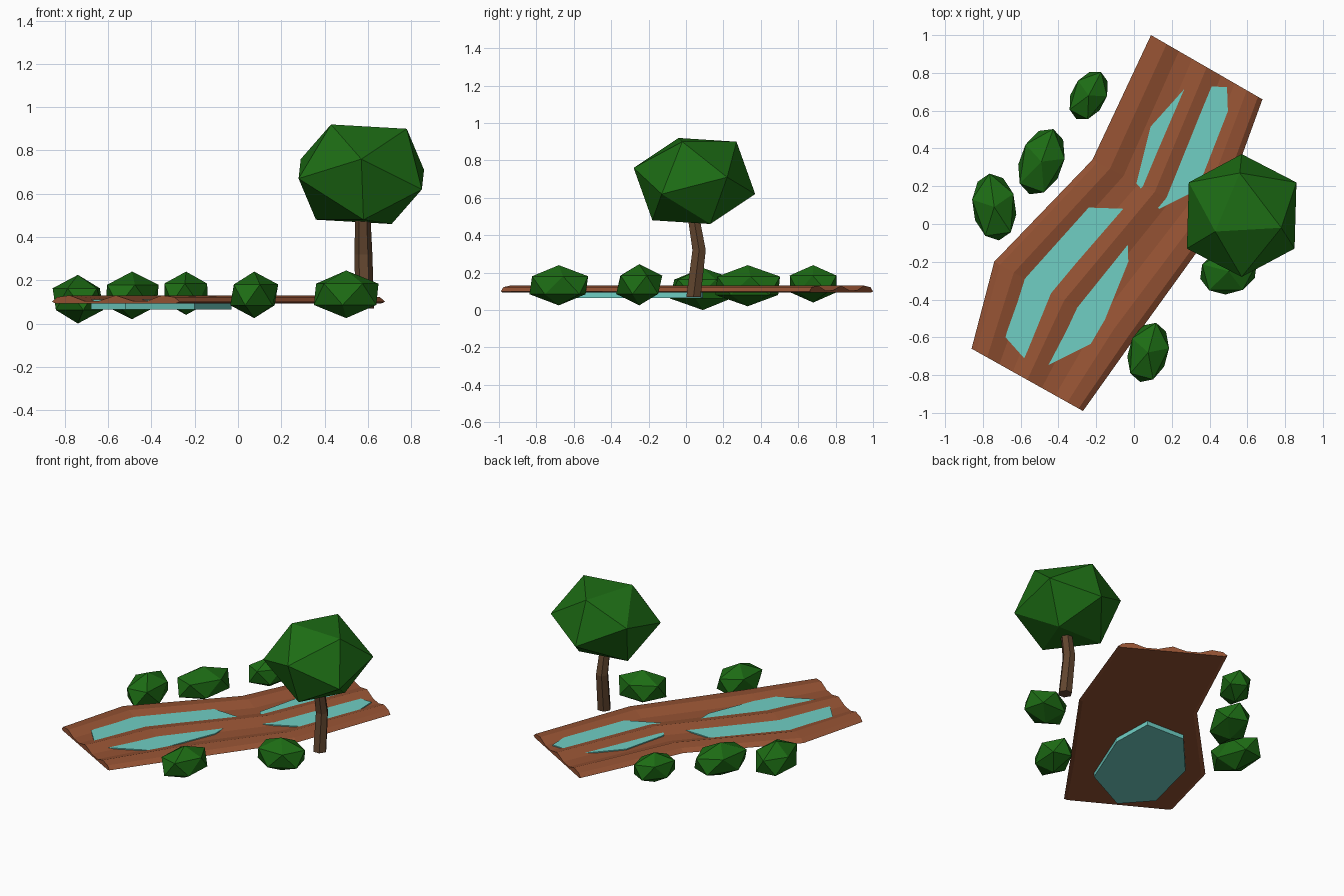
import bpy, bmesh, math
from mathutils import Vector, Matrix

if "Cube" in bpy.data.objects:
    bpy.data.objects.remove(bpy.data.objects["Cube"])


def material(name, rgb):
    m = bpy.data.materials.new(name)
    m.diffuse_color = (*rgb, 1)
    m.use_nodes = True
    m.node_tree.nodes["Principled BSDF"].inputs["Base Color"].default_value = m.diffuse_color
    return m


DIRT = material("dirt", (0.30, 0.085, 0.033))
WATER = material("water", (0.16, 0.62, 0.55))
LEAF = material("leaf", (0.012, 0.15, 0.007))
BARK = material("bark", (0.12, 0.06, 0.028))


def finish(bm, name, mat):
    bmesh.ops.recalc_face_normals(bm, faces=bm.faces)
    me = bpy.data.meshes.new(name)
    bm.to_mesh(me)
    bm.free()
    me.materials.append(mat)
    ob = bpy.data.objects.new(name, me)
    bpy.context.collection.objects.link(ob)
    return ob


def loft(name, rings, mat):
    """Closed solid through rings of equal point count."""
    bm = bmesh.new()
    vs = [[bm.verts.new(p) for p in r] for r in rings]
    n = len(rings[0])
    for a, b in zip(vs, vs[1:]):
        for i in range(n):
            j = (i + 1) % n
            bm.faces.new((a[i], a[j], b[j], b[i]))
    bm.faces.new(vs[0])
    bm.faces.new(vs[-1])
    return finish(bm, name, mat)


# dirt road: rutted cross-section swept along left/right edge pairs
half = [(0, .10), (.04, .122), (.14, .13), (.25, .105), (.37, .105), (.5, .13)]
profile = half + [(1 - t, z) for t, z in half[-2::-1]] + [(.97, .093), (.03, .093)]
edges = [((-.86, -.66), (-.27, -.99)), ((-.74, -.20), (.0, -.61)),
         ((-.22, .34), (.44, .0)), ((.09, 1.0), (.68, .66))]
rings = []
for l, r in edges:
    l, r = Vector(l), Vector(r)
    rings.append([(*l.lerp(r, t), z) for t, z in profile])
loft("dirt_road", rings, DIRT)

# puddles: seven-sided water discs showing through the ruts
hept = [(-.04, .08), (-.32, .09), (-.58, -.20), (-.68, -.60),
        (-.52, -.78), (-.20, -.62), (-.03, -.20)]


def puddle(name, centre, s, z0, z1):
    pts = [(centre[0] + s * (x + .35), centre[1] + s * (y + .34)) for x, y in hept]
    loft(name, [[(x, y, z) for x, y in pts] for z in (z0, z1)], WATER)


puddle("front_puddle", (-.35, -.34), 1, .065, .112)
puddle("back_puddle", (.26, .41), .75, .098, .112)

# tree trunk: bent six-sided tube
path = [(.585, .04, .07, .044), (.580, .07, .32, .041), (.575, .03, .56, .034)]
loft("tree_trunk", [[(x + r * math.cos(k * math.pi / 3), y + r * math.sin(k * math.pi / 3), z)
                     for k in range(6)] for x, y, z, r in path], BARK)

# tree canopy: tilted icosahedron from six corners and their opposites
c = Vector((.57, .045, .69))
corners = [(.57, -.28, .76), (.86, .22, .71), (.29, .22, .76),
           (.43, -.04, .92), (.78, -.02, .90), (.56, .27, .90)]
bm = bmesh.new()
for p in corners:
    bm.verts.new(p)
    bm.verts.new(2 * c - Vector(p))
bmesh.ops.convex_hull(bm, input=bm.verts)
finish(bm, "tree_canopy", LEAF)

# bushes: x, y, long radius, short radius, angle, bottom, top
bushes = [(-.24, .68, .145, .095, 62, .04, .24), (-.49, .33, .19, .12, 70, .02, .24),
          (-.74, .09, .185, .12, 98, 0, .225), (.075, -.68, .168, .11, 75, .025, .24),
          (.50, -.25, .16, .125, 15, .025, .245)]
for i, (x, y, a, b, ang, z0, z1) in enumerate(bushes, 1):
    bm = bmesh.new()
    m = (Matrix.Translation((x, y, (z0 + z1) / 2)) @ Matrix.Rotation(math.radians(ang), 4, 'Z')
         @ Matrix.Diagonal((a * 1.08, b * 1.08, (z1 - z0) / 2, 1)))
    bmesh.ops.create_icosphere(bm, subdivisions=1, radius=1, matrix=m)
    finish(bm, f"bush_{i}", LEAF)
